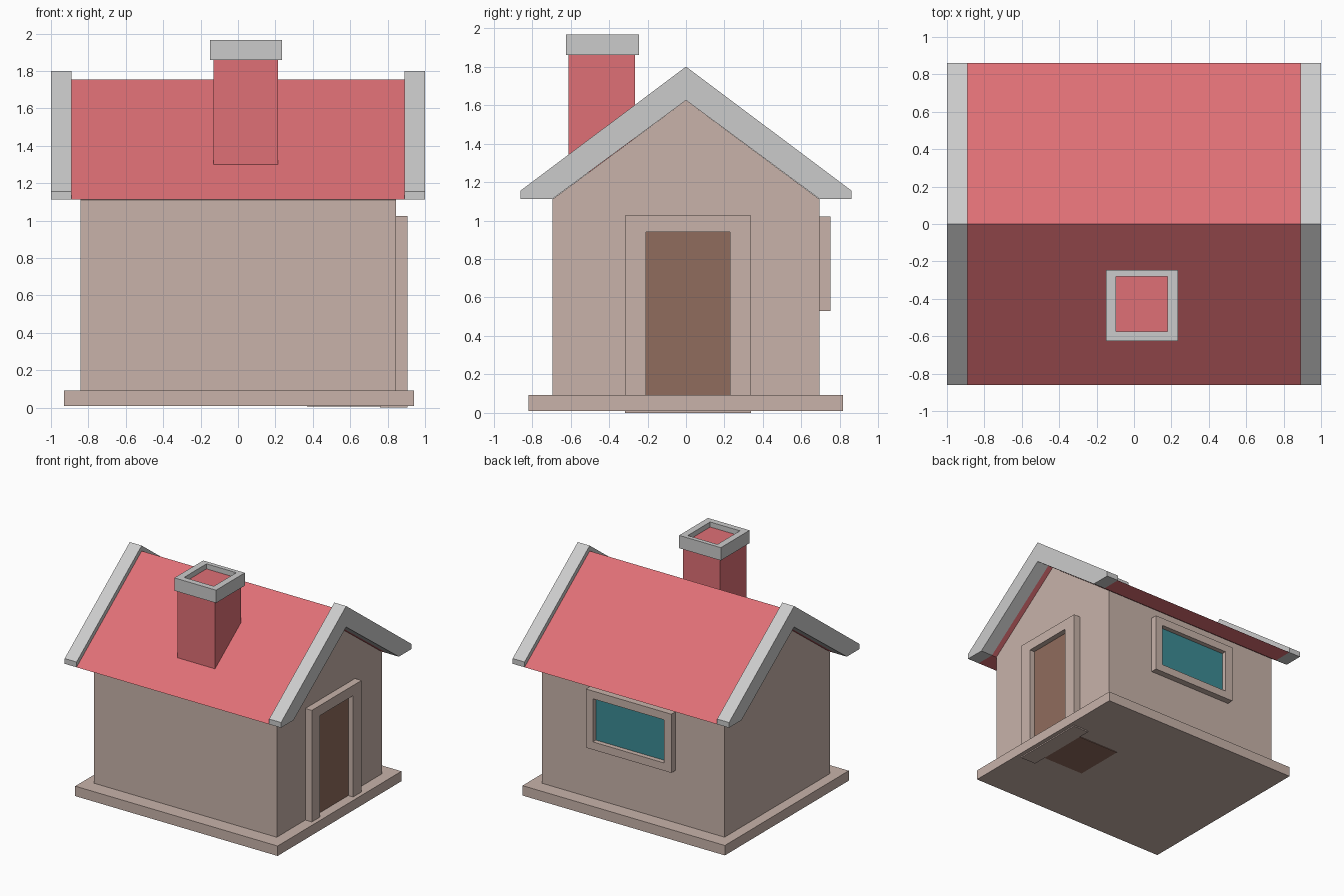
import bpy, bmesh

if "Cube" in bpy.data.objects:
    bpy.data.objects.remove(bpy.data.objects["Cube"])


def material(name, rgb):
    m = bpy.data.materials.new(name)
    m.diffuse_color = (*rgb, 1)
    m.use_nodes = True
    m.node_tree.nodes["Principled BSDF"].inputs["Base Color"].default_value = m.diffuse_color
    return m


WALL = material("wall_tan", (0.58, 0.45, 0.40))
RED = material("roof_red", (0.74, 0.16, 0.18))
BROWN = material("door_brown", (0.28, 0.15, 0.11))
TEAL = material("glass_teal", (0.045, 0.26, 0.30))


def finish(name, bm, mat):
    bmesh.ops.recalc_face_normals(bm, faces=bm.faces)
    me = bpy.data.meshes.new(name)
    bm.to_mesh(me)
    bm.free()
    if mat:
        me.materials.append(mat)
    ob = bpy.data.objects.new(name, me)
    bpy.context.collection.objects.link(ob)
    return ob


def prism(name, profile, x0, x1, mat=None):
    """Extrude a (y, z) profile along x."""
    bm = bmesh.new()
    face = bm.faces.new([bm.verts.new((x0, y, z)) for y, z in profile])
    new = bmesh.ops.extrude_face_region(bm, geom=[face])["geom"]
    verts = [g for g in new if isinstance(g, bmesh.types.BMVert)]
    bmesh.ops.translate(bm, vec=(x1 - x0, 0, 0), verts=verts)
    return finish(name, bm, mat)


def box(name, x, y, z, mat=None):
    return prism(name, [(y[0], z[0]), (y[1], z[0]), (y[1], z[1]), (y[0], z[1])], *x, mat)


def frame(name, axis, outer, inner, d0, d1, mat=None):
    """Rectangular ring; rects are (u0, v0, u1, v1), depth d0..d1 along axis."""
    place = {"x": lambda u, v, d: (d, u, v),
             "y": lambda u, v, d: (u, d, v),
             "z": lambda u, v, d: (u, v, d)}[axis]
    bm = bmesh.new()
    loops = []
    for (u0, v0, u1, v1), d in ((outer, d0), (outer, d1), (inner, d1), (inner, d0)):
        corners = ((u0, v0), (u1, v0), (u1, v1), (u0, v1))
        loops.append([bm.verts.new(place(u, v, d)) for u, v in corners])
    for a, b in zip(loops, loops[1:] + loops[:1]):
        for i in range(4):
            j = (i + 1) % 4
            bm.faces.new((a[i], a[j], b[j], b[i]))
    return finish(name, bm, mat)


def mirrored(half):
    """Close a right-hand half profile across y = 0 (first and last points on the axis)."""
    return half + [(-y, z) for y, z in reversed(half[1:-1])]


# Base slab and gabled body
box("base", (-0.93, 0.94), (-0.82, 0.815), (0.01, 0.093), WALL)
prism("walls", [(-0.695, 0.05), (0.695, 0.05), (0.695, 1.11), (0, 1.625), (-0.695, 1.11)],
      -0.843, 0.845, WALL)

# Red roof and the raised grey trim at each gable
prism("roof", mirrored([(0, 1.755), (0.86, 1.112), (0.695, 1.112), (0, 1.625)]), -0.89, 0.89, RED)
trim = mirrored([(0, 1.8), (0.86, 1.156), (0.86, 1.112), (0.695, 1.112), (0, 1.625)])
for side, x0, x1 in (("left", -1.0, -0.89), ("right", 0.89, 1.0)):
    prism("roof_trim_" + side, trim, x0, x1)

# Chimney with an open cap
box("chimney", (-0.13, 0.215), (-0.61, -0.265), (1.25, 1.862), RED)
box("chimney_top", (-0.097, 0.182), (-0.578, -0.278), (1.85, 1.925), RED)
frame("chimney_cap", "z", (-0.15, -0.625, 0.235, -0.245), (-0.095, -0.576, 0.18, -0.28), 1.86, 1.967)

# Door on the right side
frame("door_frame", "x", (-0.318, 0, 0.338, 1.025), (-0.207, 0.085, 0.228, 0.94), 0.76, 0.905, WALL)
box("door", (0.37, 0.86), (-0.207, 0.228), (0.005, 0.94), BROWN)

# Window at the back
frame("window_frame", "y", (-0.39, 0.53, 0.40, 1.02), (-0.32, 0.595, 0.335, 0.955), 0.60, 0.75, WALL)
box("window_glass", (-0.32, 0.335), (0.62, 0.71), (0.595, 0.955), TEAL)
